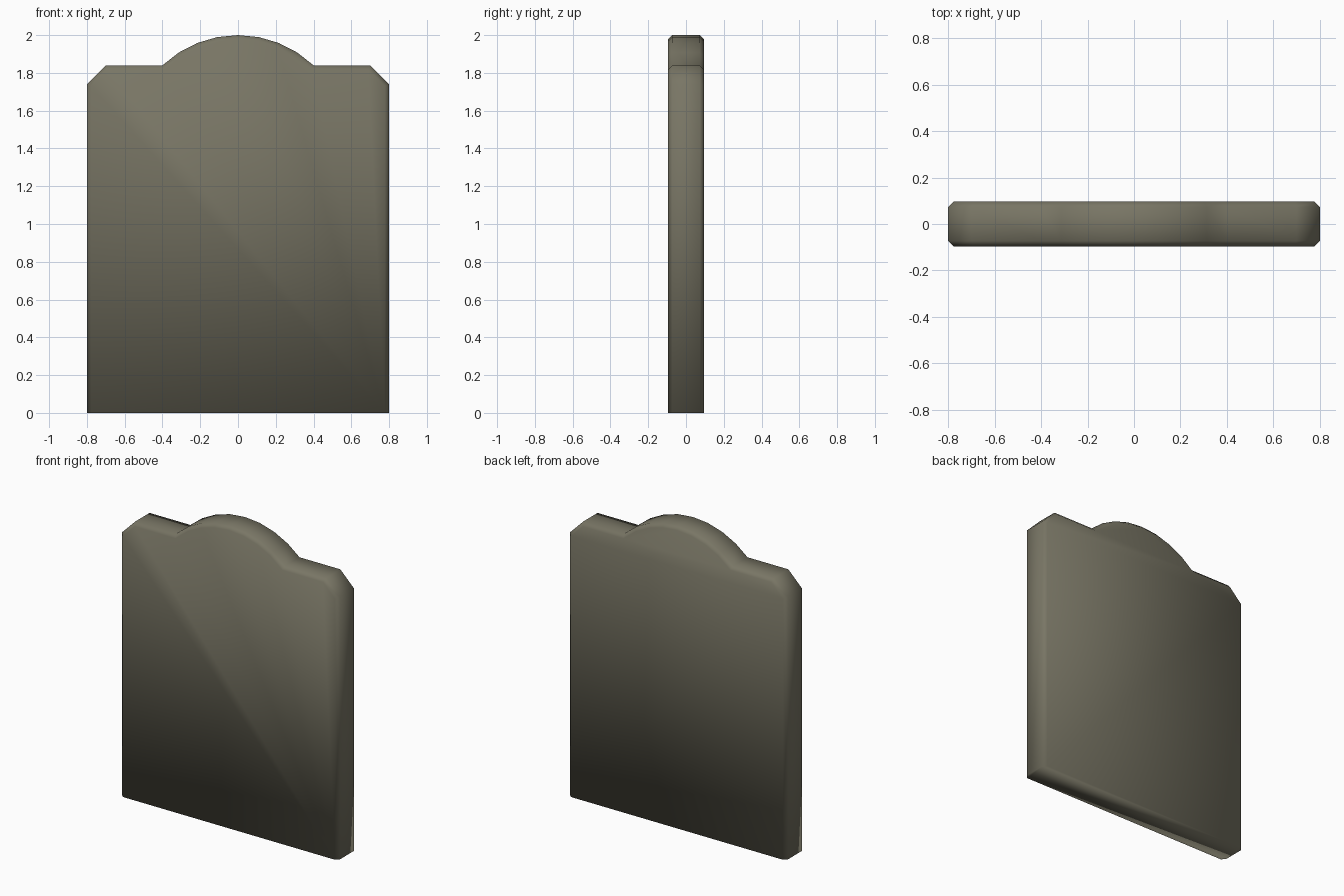
import bpy, bmesh, math

if "Cube" in bpy.data.objects:
    bpy.data.objects.remove(bpy.data.objects["Cube"])

HALF_T = 0.096
CHAMFER = 0.023

# Outline: straight sides, clipped shoulders and a shallow arched crown
R, CZ, STEPS = 0.58, 1.42, 8
half = math.asin(0.4 / R)
arc = [(R * math.sin(a), CZ + R * math.cos(a))
       for a in (half - 2 * half * i / STEPS for i in range(STEPS + 1))]
outline = ([(-0.8, 0), (0.8, 0), (0.8, 1.74), (0.7, 1.84)] + arc
           + [(-0.7, 1.84), (-0.8, 1.74)])

# Slab extruded front to back
bm = bmesh.new()
front = bm.faces.new([bm.verts.new((x, -HALF_T, z)) for x, z in outline])
res = bmesh.ops.extrude_face_region(bm, geom=[front], use_keep_orig=True)
for v in res["geom"]:
    if isinstance(v, bmesh.types.BMVert):
        v.co.y = HALF_T
bmesh.ops.recalc_face_normals(bm, faces=bm.faces)

# Chamfer front and back rims, leaving the base edges square
rim = [e for e in bm.edges
       if abs(e.verts[0].co.y - e.verts[1].co.y) < 1e-5
       and max(v.co.z for v in e.verts) > 0.01]
bmesh.ops.bevel(bm, geom=rim, offset=CHAMFER, offset_type='OFFSET',
                segments=1, profile=0.5, affect='EDGES', clamp_overlap=True)
bmesh.ops.recalc_face_normals(bm, faces=bm.faces)
for f in bm.faces:
    f.smooth = True

mesh = bpy.data.meshes.new("headstone_slab")
bm.to_mesh(mesh)
bm.free()

# Weathered stone colour
stone = bpy.data.materials.new("olive grey stone")
stone.diffuse_color = (0.19, 0.18, 0.13, 1)
stone.use_nodes = True
stone.node_tree.nodes["Principled BSDF"].inputs["Base Color"].default_value = stone.diffuse_color
mesh.materials.append(stone)
bpy.context.collection.objects.link(bpy.data.objects.new("headstone_slab", mesh))
